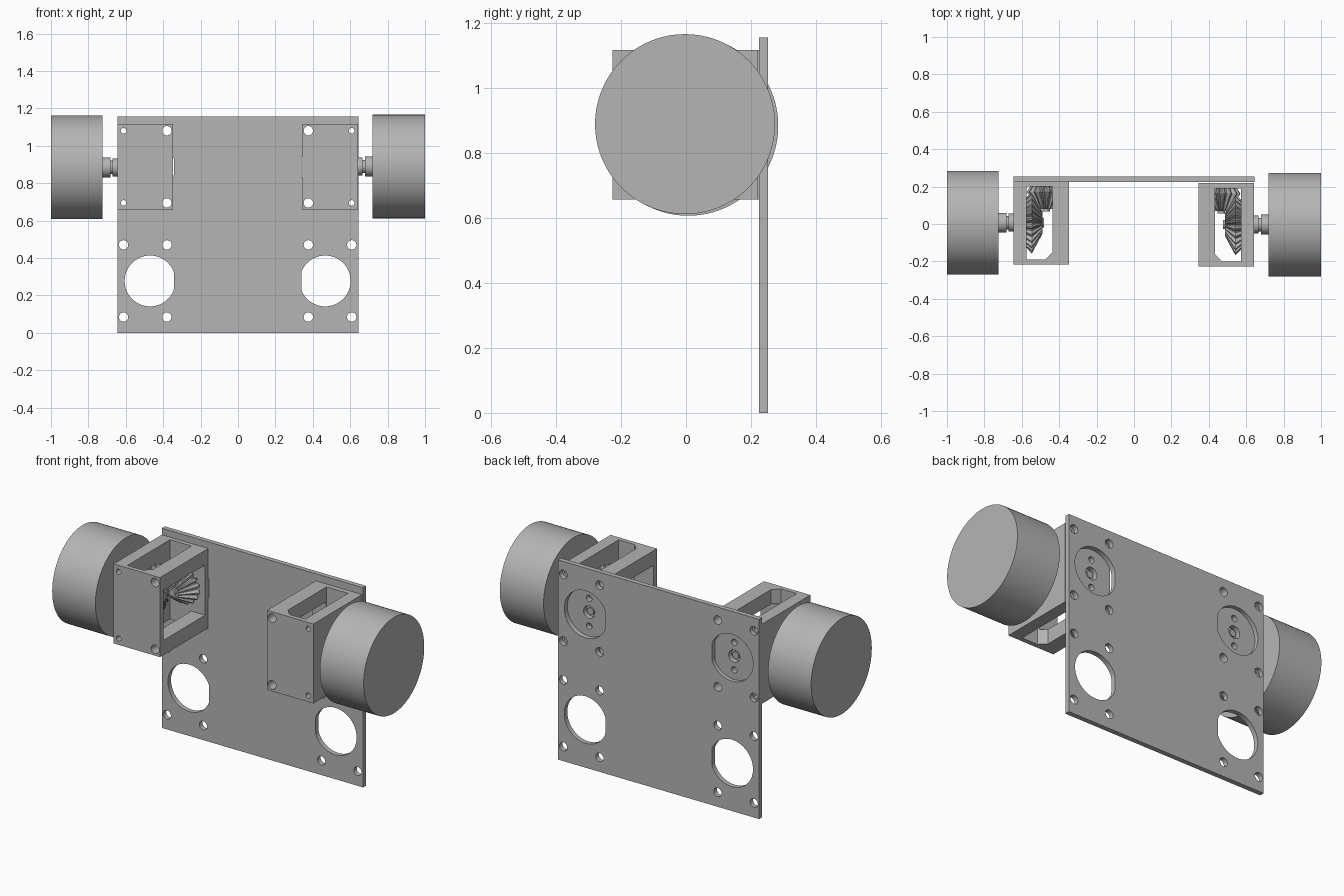
import bpy, bmesh, math

if "Cube" in bpy.data.objects:
    bpy.data.objects.remove(bpy.data.objects["Cube"])

grey = bpy.data.materials.new("plain_grey")
grey.diffuse_color = (0.46, 0.46, 0.46, 1)
grey.use_nodes = True
grey.node_tree.nodes["Principled BSDF"].inputs["Base Color"].default_value = grey.diffuse_color

AXES = {
    "x": lambda t, u, v: (t, u, v),
    "y": lambda t, u, v: (u, t, v),
    "z": lambda t, u, v: (u, v, t),
}


def finish(bm, name):
    bmesh.ops.recalc_face_normals(bm, faces=bm.faces)
    me = bpy.data.meshes.new(name)
    bm.to_mesh(me)
    bm.free()
    me.materials.append(grey)
    ob = bpy.data.objects.new(name, me)
    bpy.context.collection.objects.link(ob)
    return ob


def loft(name, axis, rings):
    """Skin a stack of (position, outline) rings along an axis, with end caps."""
    bm = bmesh.new()
    place = AXES[axis]
    loops = [[bm.verts.new(place(t, u, v)) for u, v in pts] for t, pts in rings]
    n = len(loops[0])
    for a, b in zip(loops, loops[1:]):
        for i in range(n):
            j = (i + 1) % n
            bm.faces.new((a[i], a[j], b[j], b[i]))
    bm.faces.new(loops[0])
    bm.faces.new(loops[-1])
    return finish(bm, name)


def prism(name, axis, pts, a, b):
    return loft(name, axis, [(a, pts), (b, pts)])


def rect(u0, u1, v0, v1):
    return [(u0, v0), (u1, v0), (u1, v1), (u0, v1)]


def circle(u, v, r, n=32):
    return [(u + r * math.cos(2 * math.pi * i / n),
             v + r * math.sin(2 * math.pi * i / n)) for i in range(n)]


def toothed(u, v, root, tip, teeth):
    pts = []
    for k in range(teeth):
        for f, r in ((0.0, root), (0.25, root), (0.5, tip), (0.72, tip)):
            a = 2 * math.pi * (k + f) / teeth
            pts.append((u + r * math.cos(a), v + r * math.sin(a)))
    return pts


def cut(ob, cutters):
    for c in cutters:
        m = ob.modifiers.new("cut", "BOOLEAN")
        m.operation = "DIFFERENCE"
        m.solver = "EXACT"
        m.object = c
        bpy.context.view_layer.objects.active = ob
        bpy.ops.object.modifier_apply(modifier=m.name)
        bpy.data.objects.remove(c, do_unlink=True)


def smooth(ob, angle=30):
    bpy.ops.object.select_all(action="DESELECT")
    ob.select_set(True)
    bpy.context.view_layer.objects.active = ob
    bpy.ops.object.shade_smooth_by_angle(angle=math.radians(angle))


# Back plate with four flat-sided openings and sixteen screw holes
plate = prism("mounting_plate", "y", rect(-0.645, 0.643, 0, 1.155), 0.225, 0.253)
holes = []
for s, dx in ((-1, 0), (1, -0.004)):
    for zc in (0.277, 0.887):
        flat = 0.343 + dx
        pts = [(s * max(u, flat), v) for u, v in circle(0.47 + dx, zc, 0.136, 64)]
        # keep only one point at each end of the flat side
        pts = [p for i, p in enumerate(pts)
               if abs(abs(p[0]) - flat) > 1e-6
               or abs(abs(pts[i - 1][0]) - flat) > 1e-6
               or abs(abs(pts[(i + 1) % 64][0]) - flat) > 1e-6]
        holes.append(prism("cutter", "y", pts, 0.1, 0.4))
        for x in (0.38 + dx, 0.612 + dx):
            for dz in (-0.193, 0.193):
                holes.append(prism("cutter", "y", circle(s * x, zc + dz, 0.025, 24), 0.1, 0.4))
cut(plate, holes)
smooth(plate)

# Gearbox, wheel and gears on each side
for side, s, dx, yc, zc in (("left", -1, 0, 0.007, 0.884), ("right", 1, -0.004, -0.003, 0.889)):
    X = lambda x: s * (x + dx)
    zb = 0.887

    # Open gearbox frame
    box = prism(side + "_gearbox", "z",
                rect(X(0.348), X(0.645), yc - 0.223, yc + 0.223), zb - 0.23, zb + 0.23)
    slot = [(X(0.575), yc + 0.193), (X(0.437), yc + 0.193), (X(0.437), yc - 0.16),
            (X(0.475), yc - 0.197), (X(0.575), yc - 0.197)]
    cutters = [
        prism("cutter", "z", slot, 0.3, 1.5),
        prism("cutter", "x", rect(yc - 0.19, yc + 0.19, zb - 0.145, zb + 0.145), X(0.3), X(0.5)),
        prism("cutter", "y", circle(X(0.47), zb, 0.036), yc + 0.15, yc + 0.3),
    ]
    for dz in (-0.193, 0.193):
        cutters.append(prism("cutter", "y", circle(X(0.38), zb + dz, 0.025, 24), -0.4, 0.4))
        cutters.append(prism("cutter", "y", circle(X(0.612), zb + dz, 0.015, 24), -0.4, 0.4))
    for dz in (-0.08, 0.08):
        cutters.append(prism("cutter", "y", circle(X(0.47), zb + dz, 0.018, 24), yc + 0.15, yc + 0.3))
    cut(box, cutters)
    smooth(box)

    # Wheel
    smooth(prism(side + "_wheel", "x", circle(yc, zc, 0.277, 96), X(0.724), s))

    # Stepped axle from wheel to gear
    steps = [(0.73, 0.053), (0.682, 0.053), (0.682, 0.036), (0.67, 0.036),
             (0.67, 0.048), (0.57, 0.048), (0.57, 0.025), (0.48, 0.025)]
    smooth(loft(side + "_axle", "x", [(X(x), circle(yc, zc, r)) for x, r in steps]))

    # Large bevel gear on the axle
    loft(side + "_axle_gear", "x", [
        (X(0.575), toothed(yc, zb, 0.115, 0.135, 24)),
        (X(0.546), toothed(yc, zb, 0.135, 0.165, 24)),
        (X(0.49), toothed(yc, zb, 0.045, 0.06, 24))])

    # Small bevel gear driven from the back, with its shaft
    loft(side + "_drive_gear", "y", [
        (yc + 0.193, toothed(X(0.47), zb, 0.07, 0.085, 16)),
        (yc + 0.165, toothed(X(0.47), zb, 0.08, 0.104, 16)),
        (yc + 0.072, toothed(X(0.47), zb, 0.028, 0.04, 16))])
    smooth(prism(side + "_drive_shaft", "y", circle(X(0.47), zb, 0.02), yc + 0.06, yc + 0.212))
